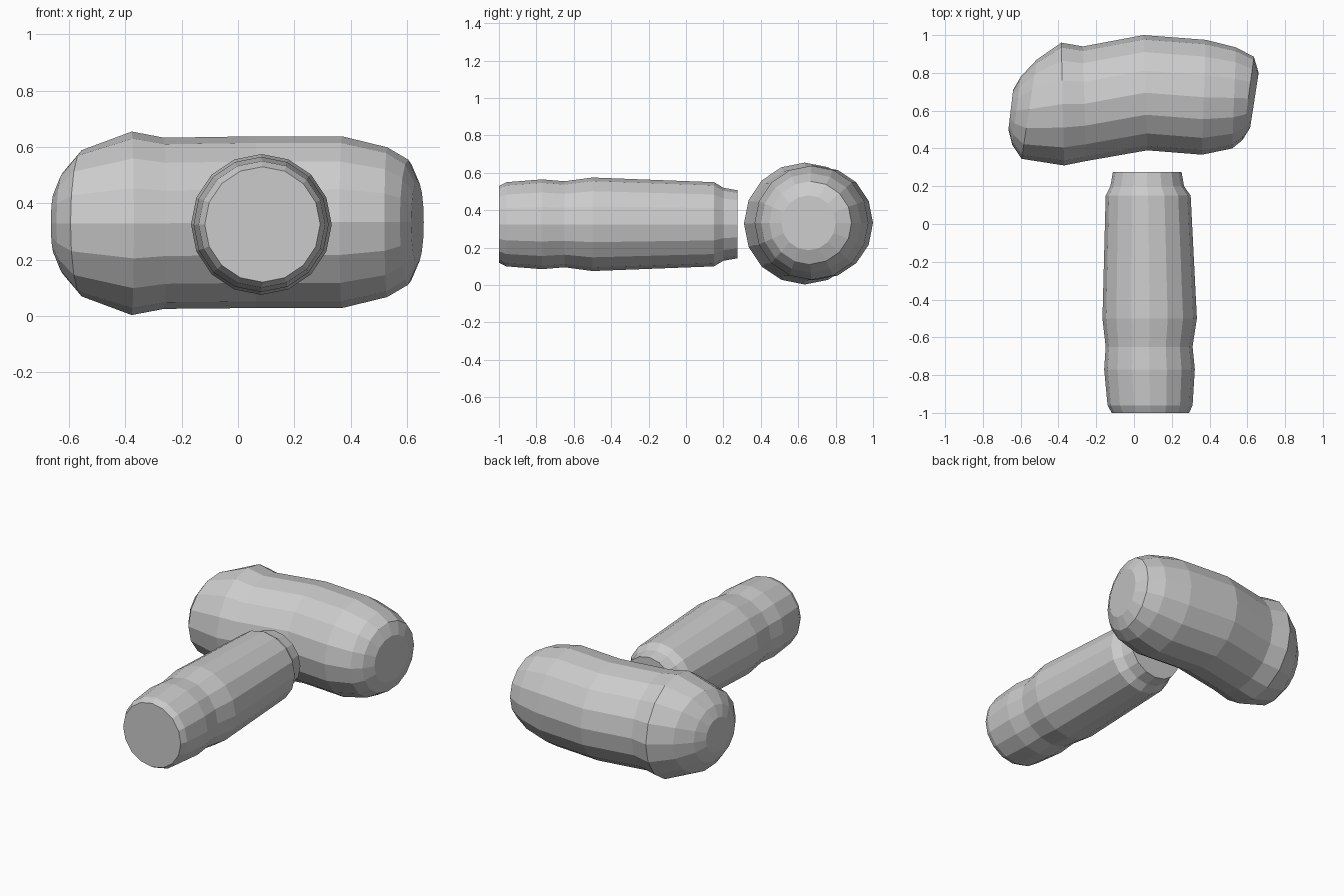
import bpy, bmesh, math
from mathutils import Vector

if "Cube" in bpy.data.objects:
    bpy.data.objects.remove(bpy.data.objects["Cube"])

SIDES = 16


def loft(name, rings):
    """Skin a closed body through rings given as (centre, half axis u, half axis v)."""
    bm = bmesh.new()
    loops = []
    for c, u, v in rings:
        loops.append([bm.verts.new(c + u * math.cos(a) + v * math.sin(a))
                      for a in (2 * math.pi * i / SIDES for i in range(SIDES))])
    for a, b in zip(loops, loops[1:]):
        for i in range(SIDES):
            j = (i + 1) % SIDES
            bm.faces.new((a[i], a[j], b[j], b[i]))
    bm.faces.new(loops[0])
    bm.faces.new(loops[-1])
    bmesh.ops.recalc_face_normals(bm, faces=bm.faces)
    mesh = bpy.data.meshes.new(name)
    bm.to_mesh(mesh)
    bm.free()
    obj = bpy.data.objects.new(name, mesh)
    bpy.context.collection.objects.link(obj)
    return obj


# Handle: y, centre x, radius
handle = [(-1.0, 0.087, 0.205), (-0.96, 0.085, 0.225), (-0.77, 0.082, 0.24),
          (-0.65, 0.08, 0.23), (-0.50, 0.083, 0.25), (0.15, 0.075, 0.225),
          (0.20, 0.07, 0.195), (0.275, 0.07, 0.182)]
loft("handle", [(Vector((x, y, 0.325)), Vector((r, 0, 0)), Vector((0, 0, r)))
                for y, x, r in handle])

# Bent head: each tilted ring as front (x, y), back (x, y), vertical radius
head = [(-0.665, 0.50, -0.64, 0.71, 0.11), (-0.645, 0.42, -0.60, 0.78, 0.18),
        (-0.595, 0.345, -0.515, 0.87, 0.26), (-0.37, 0.31, -0.385, 0.96, 0.326),
        (-0.255, 0.333, -0.27, 0.94, 0.304), (0.07, 0.39, 0.05, 1.0, 0.305),
        (0.36, 0.367, 0.38, 0.975, 0.305), (0.52, 0.40, 0.54, 0.935, 0.266),
        (0.575, 0.445, 0.635, 0.885, 0.222), (0.615, 0.51, 0.66, 0.80, 0.147)]
rings = []
for x0, y0, x1, y1, r in head:
    z = 0.329 if x0 < 0 else 0.333
    front, back = Vector((x0, y0, z)), Vector((x1, y1, z))
    rings.append(((front + back) / 2, (back - front) / 2, Vector((0, 0, r))))
loft("head", rings)
